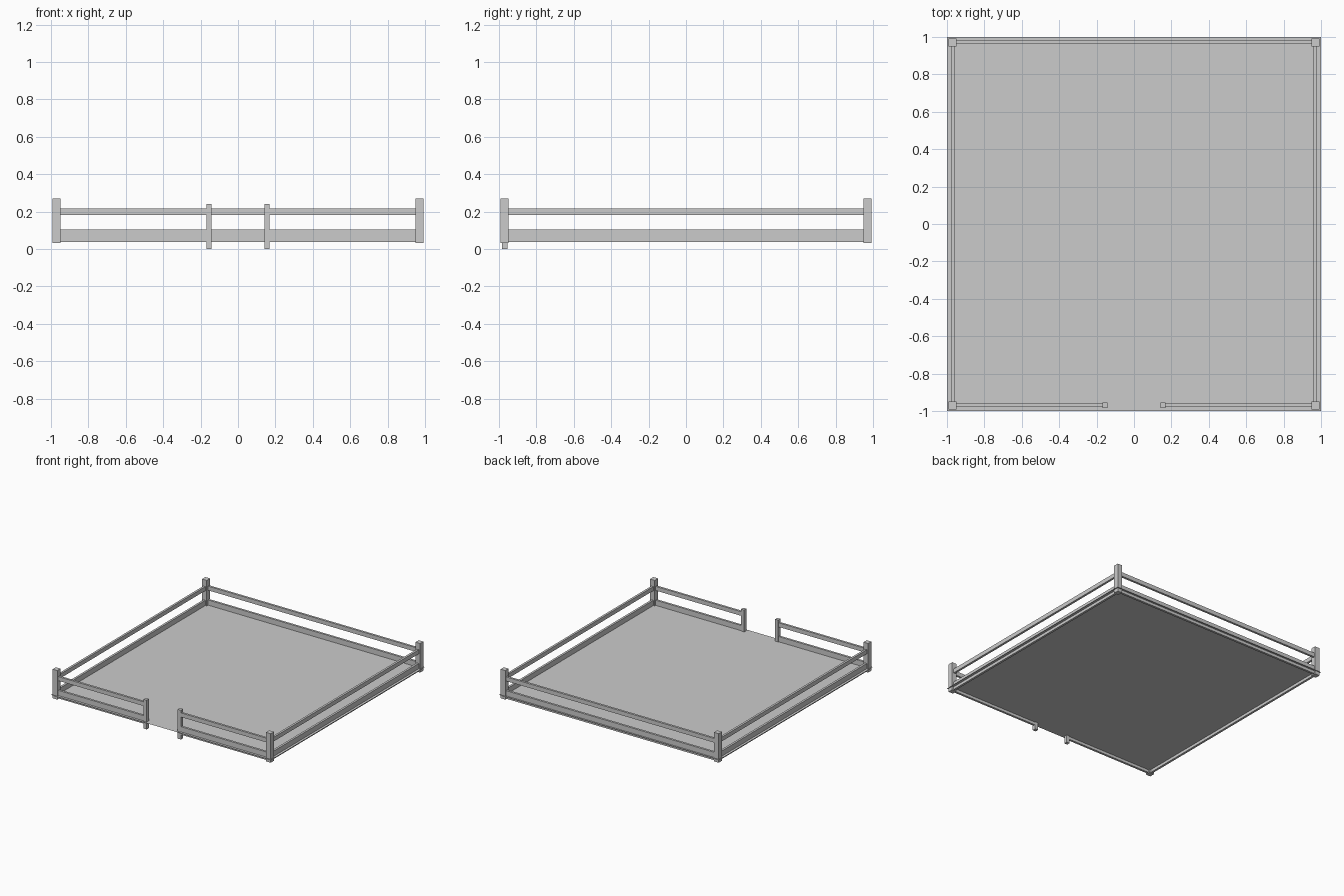
import bpy

if "Cube" in bpy.data.objects:
    bpy.data.objects.remove(bpy.data.objects["Cube"])


def box(name, x0, x1, y0, y1, z0, z1):
    bpy.ops.mesh.primitive_cube_add(size=1, location=((x0 + x1) / 2, (y0 + y1) / 2, (z0 + z1) / 2))
    ob = bpy.context.object
    ob.name = name
    ob.scale = (x1 - x0, y1 - y0, z1 - z0)
    bpy.ops.object.transform_apply(location=False, rotation=False, scale=True)
    return ob


C = 0.97          # fence centre line
T = 0.009         # half thickness of rails
P = 0.0215        # half width of corner posts
G = 0.0145        # half width of gate posts
GATE = 0.155      # gate post position

# Thin ground sheet
bpy.ops.mesh.primitive_plane_add(size=2, location=(0, 0, 0.06))
bpy.context.object.name = "ground_sheet"

# Board and rail on every side, with a gate opening in front
for part, z0, z1 in (("lower_board", 0.037, 0.103), ("upper_rail", 0.182, 0.216)):
    box("back_" + part, -C, C, C - T + 0.005, C + T + 0.005, z0, z1)
    for side, s in (("left", -1), ("right", 1)):
        xs = sorted((s * (C - T), s * (C + T)))
        box(side + "_" + part, *xs, -C, C, z0, z1)
        xs = sorted((s * GATE, s * C))
        box("front_" + side + "_" + part, *xs, -C - T, -C + T, z0, z1)

# Corner posts and gate posts
for side, s in (("left", -1), ("right", 1)):
    for end, e in (("front", -1), ("back", 1)):
        x, y = s * C, e * C
        box(f"{end}_{side}_corner_post", x - P, x + P, y - P, y + P, 0.032, 0.27)
    x = s * GATE
    box(side + "_gate_post", x - G, x + G, -C - G, -C + G, 0, 0.24)
